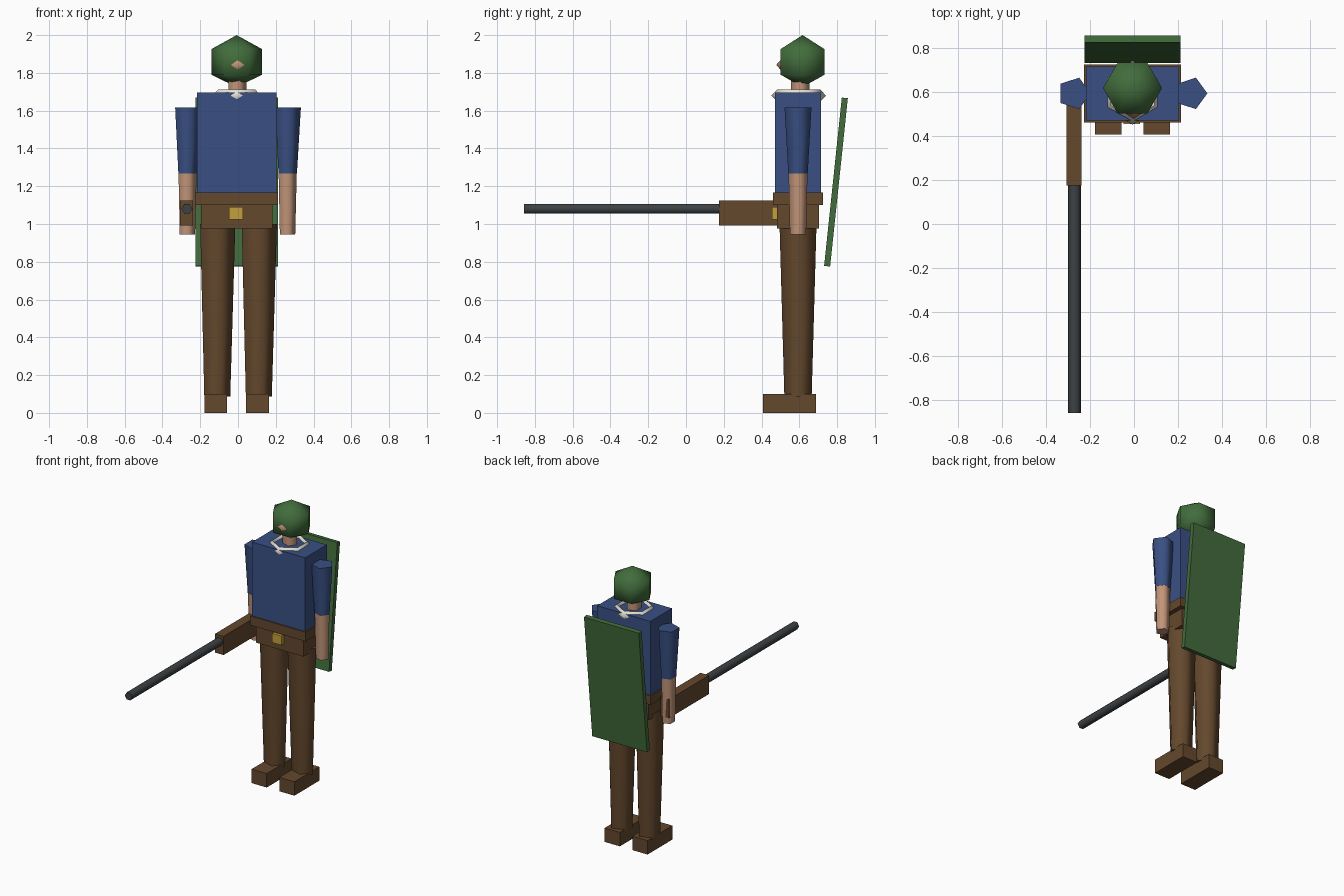
import bpy, bmesh
from math import sin, cos, pi, radians
from mathutils import Matrix, Vector

cube = bpy.data.objects.get("Cube")
if cube:
    bpy.data.objects.remove(cube, do_unlink=True)

CX, CY = -0.007, 0.593   # centre line of the figure


def material(name, rgb):
    m = bpy.data.materials.new(name)
    m.use_nodes = True
    m.diffuse_color = (*rgb, 1)
    m.node_tree.nodes["Principled BSDF"].inputs["Base Color"].default_value = (*rgb, 1)
    return m


GREEN = material("helmet green", (0.054, 0.15, 0.045))
BLUE = material("jacket blue", (0.042, 0.08, 0.23))
BROWN = material("leather brown", (0.127, 0.065, 0.026))
SKIN = material("skin", (0.54, 0.30, 0.19))
WHITE = material("collar white", (0.79, 0.76, 0.68))
GOLD = material("buckle gold", (0.55, 0.35, 0.045))
STEEL = material("gun steel", (0.048, 0.054, 0.058))


def finish(name, bm, mat, matrix=Matrix()):
    bmesh.ops.transform(bm, matrix=matrix, verts=bm.verts)
    bmesh.ops.recalc_face_normals(bm, faces=bm.faces)
    me = bpy.data.meshes.new(name)
    bm.to_mesh(me)
    bm.free()
    me.materials.append(mat)
    ob = bpy.data.objects.new(name, me)
    bpy.context.collection.objects.link(ob)
    bpy.ops.object.select_all(action="DESELECT")
    ob.select_set(True)
    bpy.context.view_layer.objects.active = ob
    bpy.ops.object.shade_smooth_by_angle(angle=radians(80))
    return ob


def box(name, mat, centre, size, tilt=0):
    bm = bmesh.new()
    bmesh.ops.create_cube(bm, size=1)
    finish(name, bm, mat, Matrix.Translation(centre)
           @ Matrix.Rotation(radians(tilt), 4, "X") @ Matrix.Diagonal((*size, 1)))


def lathe(name, mat, sides, profile, centre, forward=False, flat=1):
    """Stack of polygon rings (radius, height); forward points the axis at -y."""
    bm = bmesh.new()
    rings = []
    for r, z in profile:
        rings.append([bm.verts.new((r * cos(2 * pi * i / sides),
                                    flat * r * sin(2 * pi * i / sides), z))
                      for i in range(sides)])
    for a, b in zip(rings, rings[1:]):
        for i in range(sides):
            j = (i + 1) % sides
            bm.faces.new((a[i], a[j], b[j], b[i]))
    for ring, (r, z) in ((rings[0], profile[0]), (rings[-1], profile[-1])):
        if r > 0:
            bm.faces.new(ring)
    bmesh.ops.remove_doubles(bm, verts=bm.verts, dist=0.0001)
    turn = Matrix.Rotation(pi / 2, 4, "X") if forward else Matrix()
    return finish(name, bm, mat, Matrix.Translation(centre) @ turn)


# Trunk
box("torso", BLUE, (CX, CY, 1.43), (0.422, 0.246, 0.53))
box("belt", BROWN, (CX, CY, 1.133), (0.44, 0.264, 0.066))
box("pelvis", BROWN, (CX, CY, 1.04), (0.378, 0.222, 0.13))
box("buckle", GOLD, (CX - 0.003, 0.47, 1.058), (0.074, 0.03, 0.066))

# Limbs
for side, s in (("left", 1), ("right", -1)):
    leg, arm = CX + s * 0.11, CX + s * 0.265
    lathe(side + "_leg", BROWN, 5, [(0.076, 0.087), (0.103, 1.0)], (leg, CY, 0))
    box(side + "_foot", BROWN, (leg, 0.548, 0.05), (0.12, 0.282, 0.1))
    lathe(side + "_sleeve", BLUE, 5, [(0.054, 1.268), (0.075, 1.618)], (arm, CY, 0))
    lathe(side + "_forearm", SKIN, 5, [(0.045, 0.945), (0.053, 1.27)], (arm, CY, 0))

# Neck and head
lathe("neck", SKIN, 5, [(0.052, 1.66), (0.052, 1.76)], (CX, 0.605, 0))
lathe("helmet", GREEN, 6,
      [(0, 1.725), (0.134, 1.79), (0.134, 1.926), (0, 2.0)], (CX, 0.617, 0))
lathe("nose", SKIN, 4, [(0.045, 0), (0, 0.03)], (-0.002, 0.507, 1.842), True, 0.7)
lathe("cheek", SKIN, 4, [(0.02, 0), (0, 0.035)], (-0.092, 0.575, 1.842), True, 1.5)

# Collar: six-cornered ring with a diamond section
bm = bmesh.new()
loops = []
for i in range(6):
    a = pi / 2 + i * pi / 3
    loops.append([bm.verts.new(((0.115 + 0.03 * cos(k * pi / 2)) * cos(a),
                                (0.115 + 0.03 * cos(k * pi / 2)) * sin(a),
                                0.031 * sin(k * pi / 2))) for k in range(4)])
for i in range(6):
    p, q = loops[i], loops[(i + 1) % 6]
    for k in range(4):
        n = (k + 1) % 4
        bm.faces.new((p[k], q[k], q[n], p[n]))
finish("collar", bm, WHITE, Matrix.Translation((CX, CY + 0.003, 1.68)))

# Back panel, leaning away at the top
box("back_shield", GREEN, (CX, 0.794, 1.222), (0.435, 0.032, 0.896), -6)

# Long gun held in the right hand
box("gun_stock", BROWN, (-0.272, 0.403, 1.058), (0.068, 0.455, 0.134))
lathe("gun_barrel", STEEL, 6, [(0.029, 0), (0.029, 1.107)], (-0.27, 0.25, 1.08), True)
